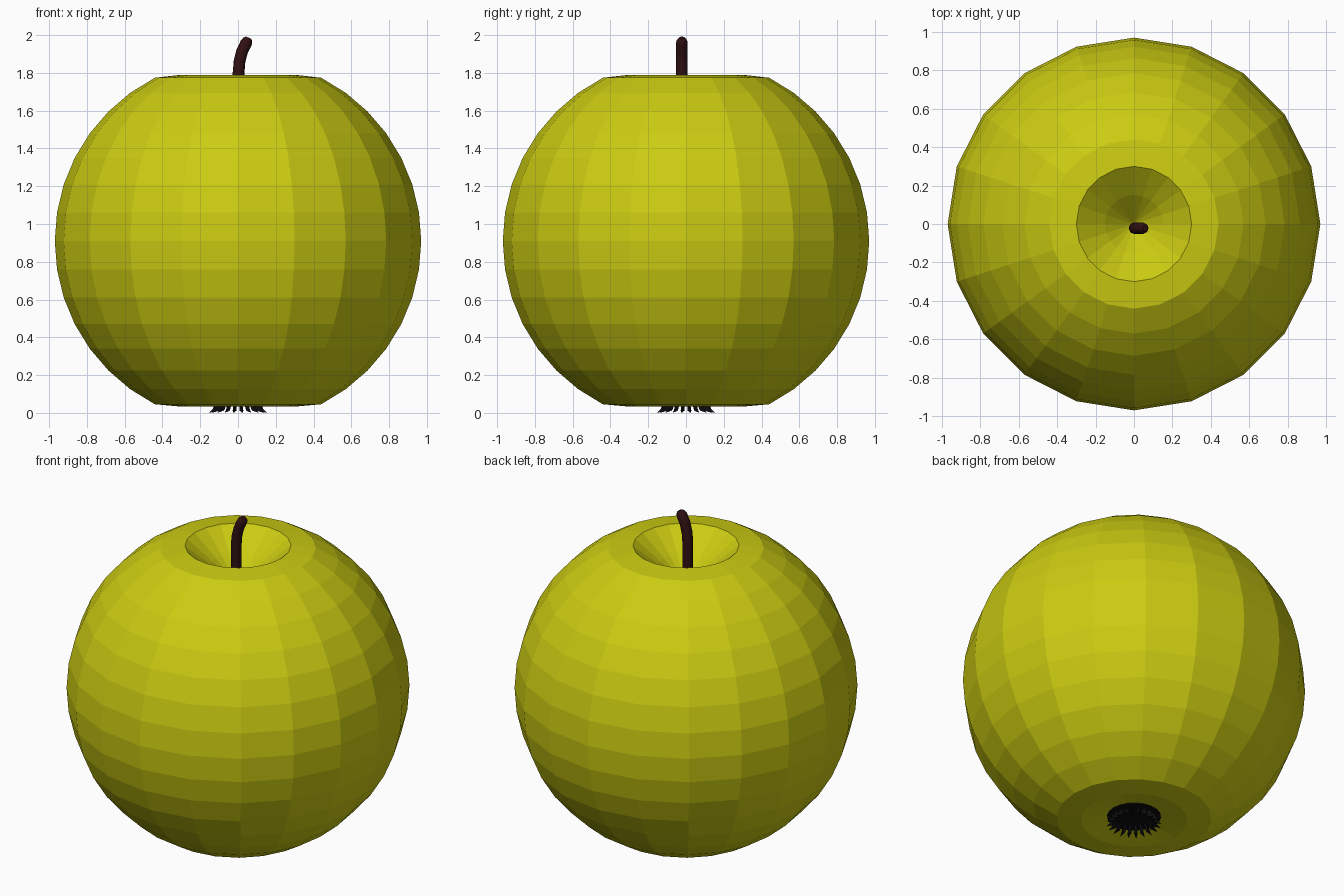
import bpy, bmesh
from math import sin, cos, radians, pi

if "Cube" in bpy.data.objects:
    bpy.data.objects.remove(bpy.data.objects["Cube"])

SIDES = 20
R, MID = 0.97, 0.91


def colour(name, rgb):
    m = bpy.data.materials.new(name)
    m.diffuse_color = (*rgb, 1)
    m.use_nodes = True
    m.node_tree.nodes["Principled BSDF"].inputs["Base Color"].default_value = m.diffuse_color
    return m


def add_object(name, bm, mat):
    me = bpy.data.meshes.new(name)
    bm.to_mesh(me)
    bm.free()
    me.materials.append(mat)
    ob = bpy.data.objects.new(name, me)
    bpy.context.collection.objects.link(ob)
    return ob


def polar(r, a, z):
    return (r * cos(a), r * sin(a), z)


def lathe(name, profile, mat):
    """Spin an (r, z) profile whose two ends lie on the axis."""
    bm = bmesh.new()
    rings = []
    for r, z in profile[1:-1]:
        rings.append([bm.verts.new(polar(r, 2 * pi * i / SIDES, z)) for i in range(SIDES)])
    low = bm.verts.new((0, 0, profile[0][1]))
    high = bm.verts.new((0, 0, profile[-1][1]))
    for i in range(SIDES):
        j = (i + 1) % SIDES
        bm.faces.new((low, rings[0][j], rings[0][i]))
        for a, b in zip(rings, rings[1:]):
            bm.faces.new((a[i], a[j], b[j], b[i]))
        bm.faces.new((rings[-1][i], rings[-1][j], high))
    return add_object(name, bm, mat)


skin = colour("skin", (0.6, 0.6, 0.006))
bark = colour("bark", (0.03, 0.005, 0.006))
black = colour("dried_blossom", (0.004, 0.004, 0.004))

# Fruit: sphere rings every 9 degrees, dimpled at both ends
body = [(R * cos(radians(a)), MID + R * sin(radians(a))) for a in range(-63, 64, 9)]
lathe("fruit", [(0, 0.10), (0.152, 0.058), (0.30, 0.033)] + body
      + [(0.30, 1.79), (0.152, 1.67), (0, 1.52)], skin)

# Blossom end: dark disc in the lower dimple with a fringe of flared sepals
lathe("blossom_disc", [(0, 0.05), (0.152, 0.052), (0.152, 0.06), (0, 0.11)], black)

bm = bmesh.new()
for i in range(SIDES):
    a = 2 * pi * (i + 0.5) / SIDES
    w = 0.09
    base = [bm.verts.new(polar(r, a + s * w, 0.053)) for r, s in ((0.09, -1), (0.09, 1), (0.125, 0))]
    knee = [bm.verts.new(polar(r, a + s * w, z))
            for r, s, z in ((0.115, -1, 0.012), (0.115, 1, 0.012), (0.135, 0, 0.022))]
    tip = bm.verts.new(polar(0.155, a, 0.0))
    for k in range(3):
        n = (k + 1) % 3
        bm.faces.new((base[k], base[n], knee[n], knee[k]))
        bm.faces.new((knee[k], knee[n], tip))
bmesh.ops.recalc_face_normals(bm, faces=bm.faces)
add_object("blossom_sepals", bm, black)

# Stem: bent tube with a rounded tip
path = [(0.003, 1.50, 1), (0.003, 1.80, 1), (0.008, 1.86, 1), (0.022, 1.915, 1),
        (0.044, 1.96, 1), (0.052, 1.975, 0.85), (0.057, 1.986, 0.5)]
cu = bpy.data.curves.new("stem", 'CURVE')
cu.dimensions = '3D'
cu.bevel_depth = 0.031
cu.bevel_resolution = 2
cu.use_fill_caps = True
sp = cu.splines.new('POLY')
sp.points.add(len(path) - 1)
for p, (x, z, r) in zip(sp.points, path):
    p.co = (x, -0.022, z, 1)
    p.radius = r
cu.materials.append(bark)
stem = bpy.data.objects.new("stem", cu)
bpy.context.collection.objects.link(stem)
